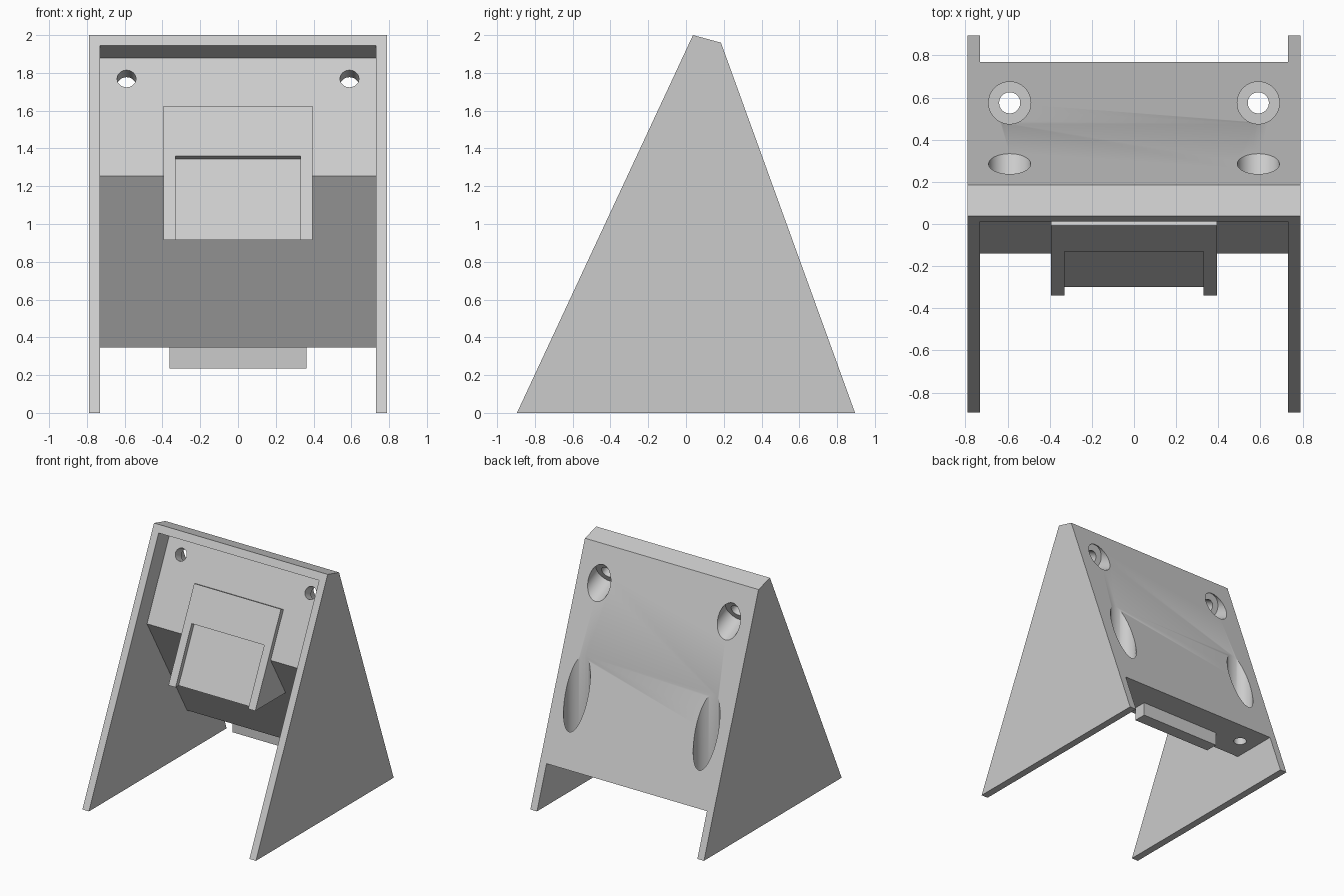
import bpy, bmesh
from mathutils import Vector

cube = bpy.data.objects.get("Cube")
if cube:
    bpy.data.objects.remove(cube, do_unlink=True)

grey = bpy.data.materials.new("light_grey")
grey.use_nodes = True
COLOUR = (0.6, 0.6, 0.6, 1)
grey.diffuse_color = COLOUR
grey.node_tree.nodes["Principled BSDF"].inputs["Base Color"].default_value = COLOUR


def add_object(name, bm):
    bmesh.ops.recalc_face_normals(bm, faces=bm.faces)
    mesh = bpy.data.meshes.new(name)
    bm.to_mesh(mesh)
    bm.free()
    mesh.materials.append(grey)
    ob = bpy.data.objects.new(name, mesh)
    bpy.context.collection.objects.link(ob)
    return ob


def prism(name, profile, half):
    """Extrude a (y, z) profile across x from -half to half."""
    bm = bmesh.new()
    face = bm.faces.new([bm.verts.new((-half, y, z)) for y, z in profile])
    ext = bmesh.ops.extrude_face_region(bm, geom=[face])["geom"]
    bmesh.ops.translate(bm, vec=(2 * half, 0, 0),
                        verts=[v for v in ext if isinstance(v, bmesh.types.BMVert)])
    return add_object(name, bm)


def rod(name, radius, start, end):
    start, end = Vector(start), Vector(end)
    axis = end - start
    bm = bmesh.new()
    bmesh.ops.create_cone(bm, cap_ends=True, segments=64, radius1=radius,
                          radius2=radius, depth=axis.length)
    bm.transform(axis.to_track_quat('Z', 'Y').to_matrix().to_4x4())
    bmesh.ops.translate(bm, vec=(start + end) / 2, verts=bm.verts)
    return add_object(name, bm)


def cut(target, cutter):
    mod = target.modifiers.new("cut", 'BOOLEAN')
    mod.operation, mod.solver, mod.object = 'DIFFERENCE', 'EXACT', cutter
    bpy.context.view_layer.objects.active = target
    bpy.ops.object.modifier_apply(modifier=mod.name)
    bpy.data.objects.remove(cutter, do_unlink=True)


# Frame: solid wedge, hollowed between the two side plates
frame = prism("frame", [(-0.895, 0), (0.895, 0), (0.185, 1.96), (0.037, 2)], 0.79)
cut(frame, prism("cavity", [(-0.13, 2.007), (0.154, 1.88), (-0.14, 1.255), (0.38, 0.345),
                            (1.2, 0.345), (1.2, -0.2), (-1.3, -0.2), (-1.3, 2.007)], 0.73))

# Counterbored screw holes: upper pair square to the panel, lower pair vertical
holes = [(Vector((0, 0.10, 1.77)), Vector((0, 0.905, -0.425))),
         (Vector((0, 0.575, 0.345)), Vector((0, 0, 1)))]
for side in (-1, 1):
    for origin, axis in holes:
        p = origin + Vector((side * 0.59, 0, 0))
        cut(frame, rod("screw_hole", 0.05, p - axis * 0.1, p + axis * 0.15))
        cut(frame, rod("counterbore", 0.1, p + axis * 0.09, p + axis))

# Front holder with a shallow recess open at the bottom
holder = prism("front_holder", [(-0.006, 1.625), (0.094, 1.578),
                                (0.2, 0.915), (-0.34, 0.915)], 0.395)
cut(holder, prism("recess", [(-0.231, 1.407), (-0.098, 1.3445),
                             (-0.347, 0.815), (-0.6, 0.815)], 0.33))

# Tab under the frame
tab = prism("bottom_tab", [(0.45, 0.235), (0.555, 0.235), (0.555, 0.4), (0.45, 0.4)], 0.363)

# Smooth bores, sharp edges
bpy.ops.object.select_all(action='DESELECT')
for ob in (frame, holder, tab):
    ob.select_set(True)
bpy.context.view_layer.objects.active = frame
bpy.ops.object.shade_smooth_by_angle()
